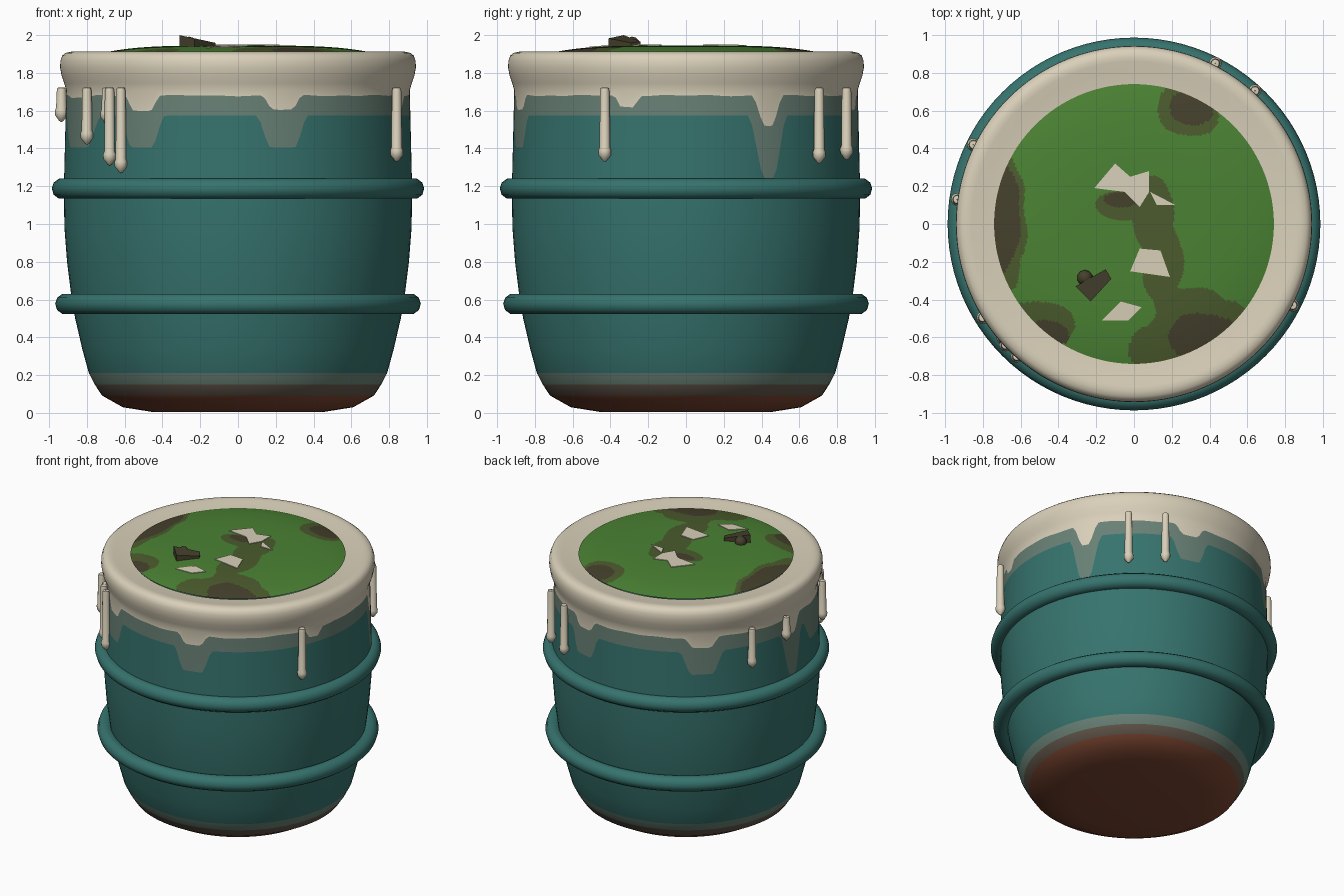
import bpy, bmesh, math

if "Cube" in bpy.data.objects:
    bpy.data.objects.remove(bpy.data.objects["Cube"], do_unlink=True)


def material(name, rgb):
    m = bpy.data.materials.new(name)
    m.use_nodes = True
    col = (*rgb, 1)
    m.diffuse_color = col
    m.node_tree.nodes["Principled BSDF"].inputs["Base Color"].default_value = col
    return m


TEAL = material("teal paint", (0.037, 0.172, 0.155))
CREAM = material("cream", (0.70, 0.635, 0.49))
WORN = material("worn grey green", (0.14, 0.22, 0.18))
RUST = material("rust", (0.195, 0.06, 0.03))
GRIME = material("brown grime", (0.125, 0.095, 0.07))
GREEN = material("green slime", (0.07, 0.225, 0.034))
OLIVE = material("olive slime", (0.07, 0.105, 0.026))
DARK = material("dark sludge", (0.06, 0.052, 0.026))


def finish(name, bm, mats, angle=35, smooth=True):
    bmesh.ops.recalc_face_normals(bm, faces=bm.faces)
    me = bpy.data.meshes.new(name)
    bm.to_mesh(me)
    bm.free()
    ob = bpy.data.objects.new(name, me)
    bpy.context.collection.objects.link(ob)
    for m in mats:
        me.materials.append(m)
    if smooth:
        bpy.ops.object.select_all(action="DESELECT")
        ob.select_set(True)
        bpy.context.view_layer.objects.active = ob
        bpy.ops.object.shade_smooth_by_angle(angle=math.radians(angle))
    return ob


def revolve(column, segs, rule=None, caps=False, loop=False):
    """Sweep column(angle) -> [(radius, z)] round z; rule(row, centre) gives the colour."""
    bm = bmesh.new()
    cols = []
    for i in range(segs):
        a = 2 * math.pi * i / segs
        cols.append([bm.verts.new((r * math.cos(a), r * math.sin(a), z)) for r, z in column(a)])
    rows = len(cols[0])
    for i in range(segs):
        p, q = cols[i], cols[(i + 1) % segs]
        for j in range(rows if loop else rows - 1):
            k = (j + 1) % rows
            f = bm.faces.new((p[j], q[j], q[k], p[k]))
            if rule:
                f.material_index = rule(j, f.calc_center_median())
    if caps:
        bm.faces.new([c[0] for c in cols])
    return bm


# lower wall, with a rusty base and grimy bands above it
wall = [(0.46, 0.006), (0.61, 0.03), (0.72, 0.092), (0.758, 0.15),
        (0.79, 0.212), (0.825, 0.34), (0.862, 0.5), (0.885, 0.64), (0.905, 0.8),
        (0.919, 0.98), (0.922, 1.18)]
finish("lower_wall", revolve(lambda a: wall, 96, lambda j, c: max(0, min(3, j - 1)), caps=True),
       [RUST, GRIME, WORN, TEAL])

# upper wall and flared rim, whose rows follow the ragged edge of the running paint
RUNS = [  # angle, half width, drop of worn edge, drop of cream edge
    (-158, 16, 0.17, 0.01), (-124, 9, 0.17, 0.08), (-75, 9, 0.17, 0.075),
    (-20, 6, 0, 0.06), (28.5, 7.5, 0.335, 0.16), (75, 9, 0.17, 0.075),
    (132, 10, 0.17, 0.075), (178, 8, 0.33, 0.13)]
RIM = [(0.91, 1.71), (0.92, 1.745), (0.934, 1.785), (0.942, 1.83), (0.94, 1.865),
       (0.93, 1.892), (0.912, 1.906), (0.885, 1.912), (0.86, 1.91), (0.81, 1.901), (0.735, 1.894)]


def edge(a, base, which):
    deg, low = math.degrees(a), base
    for run in RUNS:
        off = abs((deg - run[0] + 180) % 360 - 180)
        width = run[1] * (0.8 if which == 3 else 1)
        t = max(0, min(1, (width - off) / (width * (0.8 if run[2] > 0.3 else 0.55))))
        low = min(low, base - run[which] * t * t * (3 - 2 * t))
    return low


def upper_column(a):
    worn = edge(a, 1.575, 2)
    pale = edge(a, 1.68, 3) + 0.004 * math.sin(7 * a) * math.sin(17 * a)
    return [(0.922 - 0.024 * (z - 1.18), z) for z in (1.18, worn, pale)] + RIM


finish("upper_wall_and_rim", revolve(upper_column, 240, lambda j, c: min(j, 2)),
       [TEAL, WORN, CREAM])

# hoops
for name, radius, z in (("lower_hoop", 0.912, 0.577), ("upper_hoop", 0.93, 1.187)):
    ring = [(radius + 0.056 * math.cos(t * math.pi / 5), z + 0.056 * math.sin(t * math.pi / 5))
            for t in range(10)]
    finish(name, revolve(lambda a: ring, 96, loop=True), [TEAL], 50)


# domed slime surface, with stains set by ellipses
def dome(x, y):
    return 1.945 - 0.045 * ((x * x + y * y) / 0.548) ** 2


STAINS = [  # x, y, half width, half depth, colour
    (-0.04, 0.1, 0.17, 0.08, 1), (0.1, 0.05, 0.11, 0.2, 1), (0.15, -0.2, 0.11, 0.22, 1),
    (0.27, -0.5, 0.24, 0.17, 1), (0.12, -0.66, 0.15, 0.13, 1), (0.46, -0.47, 0.13, 0.07, 1),
    (0.29, 0.61, 0.17, 0.15, 1), (-0.74, 0.0, 0.17, 0.42, 1), (-0.52, -0.53, 0.21, 0.12, 1),
    (0.03, -0.46, 0.09, 0.09, 0), (0.37, -0.6, 0.19, 0.13, 2), (0.31, 0.62, 0.12, 0.1, 2),
    (-0.74, 0.04, 0.14, 0.31, 2), (-0.49, -0.59, 0.15, 0.08, 2), (-0.07, 0.13, 0.09, 0.04, 2)]


def stain(j, c):
    shade = 0
    wobble = 1 + 0.12 * math.sin(19 * c.x + 3) * math.sin(23 * c.y)
    for x, y, w, d, colour in STAINS:
        if ((c.x - x) / w) ** 2 + ((c.y - y) / d) ** 2 < wobble:
            shade = colour
    return shade


radii = [0.003 + 0.737 * i / 80 for i in range(81)]
finish("slime_surface", revolve(lambda a: [(r, dome(r, 0)) for r in radii], 280, stain, caps=True),
       [GREEN, OLIVE, DARK])

# flat floating scraps
SCRAPS = {
    "large_scrap": [(-0.21, 0.19), (-0.1, 0.32), (-0.02, 0.25), (0.08, 0.28), (0.08, 0.17),
                    (0.03, 0.09), (-0.05, 0.17)],
    "small_scrap": [(0.085, 0.17), (0.22, 0.1), (0.12, 0.1)],
    "middle_scrap": [(0.03, -0.13), (0.14, -0.14), (0.19, -0.28), (-0.02, -0.25)],
    "front_scrap": [(-0.17, -0.51), (-0.07, -0.41), (0.04, -0.44), (-0.03, -0.51)]}


def prism(points, top, bottom):
    bm = bmesh.new()
    upper = [bm.verts.new((x, y, top(x, y))) for x, y in points]
    lower = [bm.verts.new((x, y, bottom(x, y))) for x, y in points]
    bm.faces.new(upper)
    bm.faces.new(lower[::-1])
    for i in range(len(points)):
        k = (i + 1) % len(points)
        bm.faces.new((upper[i], lower[i], lower[k], upper[k]))
    return bm


for name, pts in SCRAPS.items():
    finish(name, prism(pts, lambda x, y: dome(x, y) + 0.005, lambda x, y: dome(x, y) - 0.003),
           [CREAM], smooth=False)

# sunken lump with a small knob beside it
lump = [(-0.31, -0.33), (-0.23, -0.41), (-0.12, -0.29), (-0.15, -0.24)]
finish("sunken_lump", prism(lump, lambda x, y: 1.944 - 0.215 * (x + 0.05), lambda x, y: 1.925),
       [DARK], smooth=False)
bm = bmesh.new()
bmesh.ops.create_icosphere(bm, subdivisions=2, radius=0.042)
bmesh.ops.translate(bm, verts=bm.verts, vec=(-0.26, -0.285, 1.95))
finish("lump_knob", bm, [DARK], 50)

# raised paint drips hanging under the rim
SPOTS = [(0.43, 0.85, 1.34), (0.64, 0.705, 1.32), (0.84, -0.43, 1.33), (-0.85, 0.42, 1.42),
         (-0.935, 0.13, 1.54), (-0.8, -0.495, 1.42), (-0.68, -0.64, 1.31),
         (-0.62, -0.7, 1.27), (-0.695, -0.6, 1.53)]
for i, (x, y, low) in enumerate(SPOTS):
    body = [(0.002, 1.723), (0.021, 1.721), (0.025, 1.7), (0.028, low + 0.075),
            (0.034, low + 0.06), (0.033, low + 0.035), (0.02, low + 0.018),
            (0.012, low + 0.006), (0.002, low)]
    drip = finish("paint_drip_%d" % (i + 1), revolve(lambda a: body, 12), [CREAM], 50)
    drip.location = (x, y, 0)
